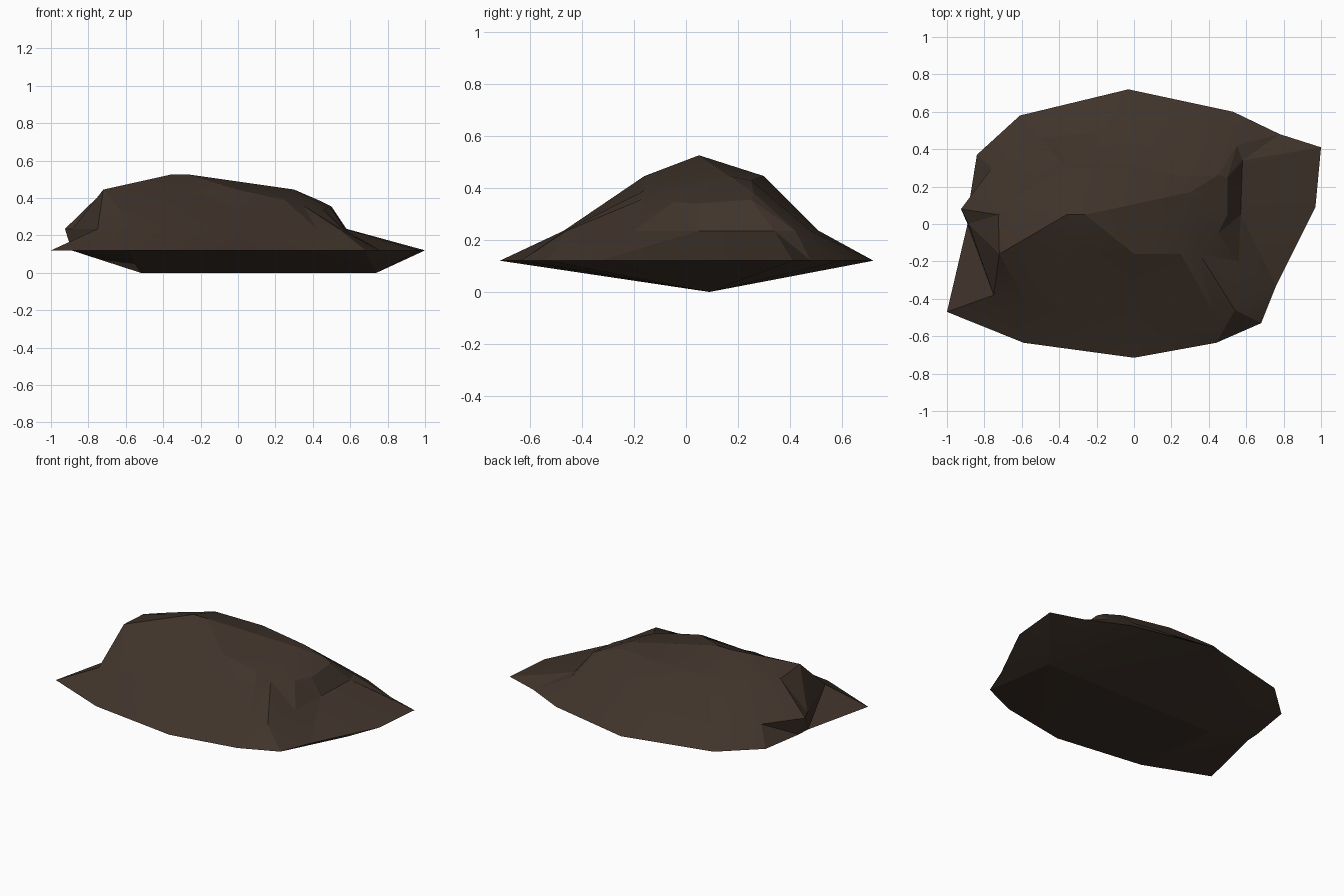
import bpy, bmesh, math

if "Cube" in bpy.data.objects:
    bpy.data.objects.remove(bpy.data.objects["Cube"])

# Outlines of the boulder, counter-clockwise from the left front tip
rim = [(-1, -.47), (-.59, -.635), (0, -.715), (.44, -.635), (.68, -.53),
       (.76, -.33), (.97, .09), (1, .41), (.78, .48), (.53, .6),
       (-.03, .72), (-.61, .58), (-.84, .37), (-.885, .09), (-.89, 0)]
waist = [(-.75, -.38), (-.55, -.455), (0, -.47), (.42, -.465), (.54, -.46),
         (.56, -.2), (.57, .05), (.58, .34), (.55, .42), (.42, .48),
         (-.03, .51), (-.5, .46), (-.76, .3), (-.925, .08), (-.885, .0)]
shoulder = [(-.72, -.16, .445), (-.4, -.16, .425), (0, -.16, .445), (.25, -.16, .39),
            (.35, -.16, .36), (.45, -.05, .345), (.5, .05, .34), (.5, .25, .355),
            (.45, .26, .38), (.3, .25, .43), (-.03, .3, .445), (-.37, .3, .445),
            (-.52, .22, .435), (-.64, .13, .43), (-.725, .05, .43)]
ridge = [(-.36, .05, .525), (-.26, .05, .525), (.3, .17, .445)]
keel = [(-.52, .09, 0), (.74, .09, 0)]

bm = bmesh.new()
def row(points, z=None):
    return [bm.verts.new((p[0], p[1], p[2] if z is None else z)) for p in points]

def bridge(a, b):
    """Join two loops, allowing repeated vertices in the second."""
    n = len(a)
    for i in range(n):
        j = (i + 1) % n
        quad = list(dict.fromkeys([a[i], a[j], b[j], b[i]]))
        bm.faces.new(quad)

A, B, C = row(rim, .12), row(waist, .235), row(shoulder)
D, E = row(ridge), row(keel)
bridge(A, B)
bridge(B, C)
# Crest closes the top along the ridge
bridge(C, [D[k] for k in (0, 0, 1, 2, 2, 2, 2, 2, 2, 2, 1, 0, 0, 0, 0)])
# Flat underside of the left tip, then the shallow keel
bm.faces.new([A[0], A[14], A[1]])
bridge(A[1:], [E[0] if v.co.x < -.02 else E[1] for v in A[1:]])

bmesh.ops.triangulate(bm, faces=[f for f in bm.faces if len(f.verts) > 3])
bmesh.ops.recalc_face_normals(bm, faces=bm.faces)
mesh = bpy.data.meshes.new("boulder")
bm.to_mesh(mesh)
bm.free()
rock = bpy.data.objects.new("boulder", mesh)
bpy.context.collection.objects.link(rock)

# Dark brown stone
stone = bpy.data.materials.new("dark brown stone")
stone.diffuse_color = (.051, .034, .024, 1)
stone.use_nodes = True
stone.node_tree.nodes["Principled BSDF"].inputs["Base Color"].default_value = stone.diffuse_color
mesh.materials.append(stone)

bpy.context.view_layer.objects.active = rock
rock.select_set(True)
bpy.ops.object.shade_smooth_by_angle(angle=math.radians(14))
